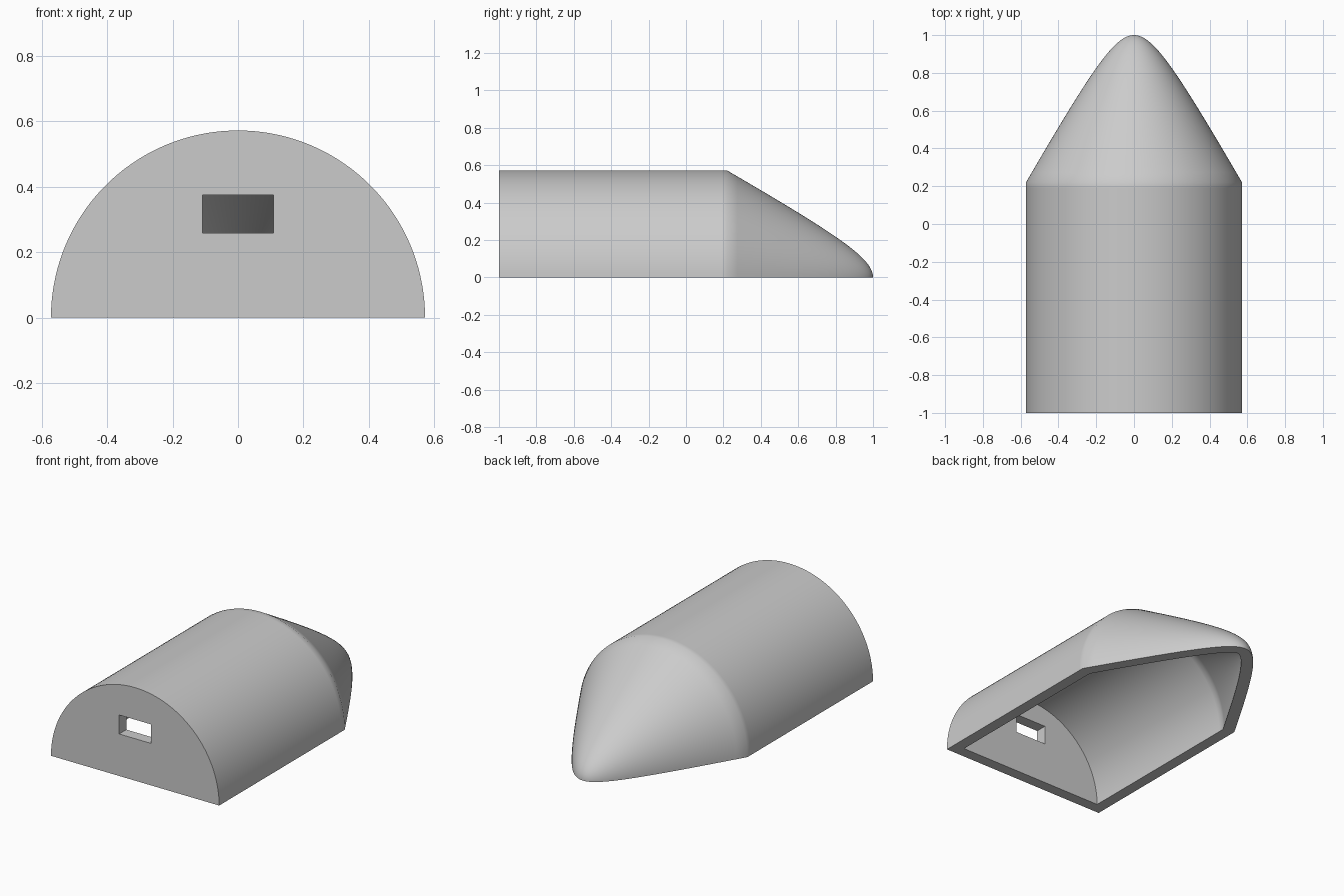
import bpy, bmesh, math

cube = bpy.data.objects.get("Cube")
if cube:
    bpy.data.objects.remove(cube, do_unlink=True)

RADIUS, WALL, SHOULDER = 0.572, 0.07, 0.22
STEPS, NOSE_STEPS = 72, 28

# One plain grey for everything
grey = bpy.data.materials.new("grey")
grey.use_nodes = True
colour = (0.6, 0.6, 0.6, 1)
grey.diffuse_color = colour
grey.node_tree.nodes["Principled BSDF"].inputs["Base Color"].default_value = colour


def add_object(name, bm):
    mesh = bpy.data.meshes.new(name)
    bm.to_mesh(mesh)
    bm.free()
    obj = bpy.data.objects.new(name, mesh)
    bpy.context.collection.objects.link(obj)
    mesh.materials.append(grey)
    return obj


# Nose curve: a hyperbola, with the cavity offset inward by the wall thickness
length = 1 - SHOULDER
bend = 0.314
blunt = (RADIUS ** 2 - bend * length ** 2) / length
outer_nose, inner_nose = [], []
for i in range(NOSE_STEPS + 1):
    t = length * (i / NOSE_STEPS) ** 2
    r = math.sqrt(blunt * t + bend * t * t)
    outer_nose.append((r, 1 - t))
    rise = blunt + 2 * bend * t
    norm = math.hypot(rise, 2 * r)
    inner = (max(0, r - WALL * 2 * r / norm), 1 - t - WALL * rise / norm)
    if inner[0] < RADIUS - WALL - 0.005:
        inner_nose.append(inner)

# Closed wall profile as (radius, y), from front centre round to cavity centre
inner_r = RADIUS - WALL
profile = [(0, -1), (RADIUS, -1), (RADIUS, SHOULDER - 0.03)]
profile += outer_nose[::-1] + inner_nose
profile += [(inner_r, SHOULDER - 0.02), (inner_r, SHOULDER - 0.05),
            (inner_r, WALL - 1), (0, WALL - 1)]

# Shell: profile swept through half a turn, closed by the flat rim below
bm = bmesh.new()
rings = []
for k in range(STEPS + 1):
    a = math.pi * k / STEPS
    rings.append([bm.verts.new((r * math.cos(a), y, r * math.sin(a)))
                  for r, y in profile])
for ring, following in zip(rings, rings[1:]):
    for j in range(len(profile) - 1):
        bm.faces.new((ring[j], ring[j + 1], following[j + 1], following[j]))
bm.faces.new(rings[0])
bm.faces.new(rings[-1][::-1])
bmesh.ops.remove_doubles(bm, verts=bm.verts, dist=0.00001)
bmesh.ops.recalc_face_normals(bm, faces=bm.faces)
shell = add_object("half_round_shell", bm)

# Rectangular slot through the front wall
bm = bmesh.new()
bmesh.ops.create_cube(bm, size=1)
bmesh.ops.scale(bm, vec=(0.216, 0.2, 0.117), verts=bm.verts)
bmesh.ops.translate(bm, vec=(0, -0.97, 0.3165), verts=bm.verts)
cutter = add_object("slot_cutter", bm)
cutter.hide_render = True

cut = shell.modifiers.new("slot", "BOOLEAN")
cut.operation = "DIFFERENCE"
cut.solver = "EXACT"
cut.object = cutter
bpy.ops.object.select_all(action="DESELECT")
bpy.context.view_layer.objects.active = shell
shell.select_set(True)
bpy.ops.object.modifier_apply(modifier=cut.name)
bpy.data.objects.remove(cutter, do_unlink=True)
bpy.ops.object.shade_smooth_by_angle(angle=math.radians(35))
